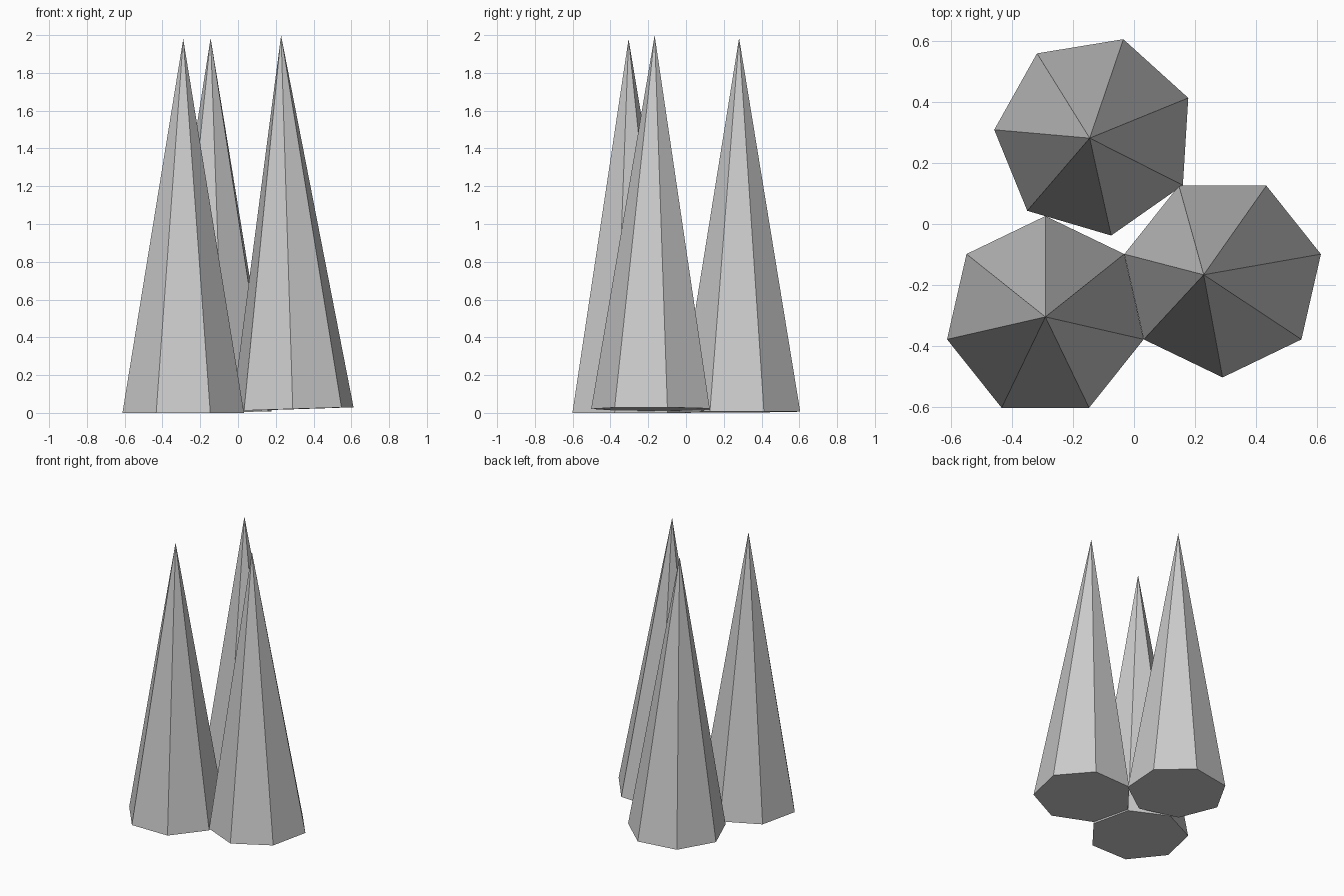
import bpy
from math import radians
from mathutils import Matrix, Vector

if "Cube" in bpy.data.objects:
    bpy.data.objects.remove(bpy.data.objects["Cube"])

RADIUS, HEIGHT, SIDES = 0.33, 1.98, 7


def spike(name, base, lean, angle):
    """Seven-sided cone: base centre, direction of its axis, angle of one base corner."""
    axis = Vector((lean[0], lean[1], HEIGHT)).normalized()
    tilt = Vector((0, 0, 1)).rotation_difference(axis).to_matrix().to_4x4()
    bpy.ops.mesh.primitive_cone_add(vertices=SIDES, radius1=RADIUS, radius2=0,
                                    depth=HEIGHT, end_fill_type='NGON')
    ob = bpy.context.object
    ob.name = name
    # Put the base centre at the origin, first corner on +x (default is +y)
    ob.data.transform(Matrix.Translation((0, 0, HEIGHT / 2)))
    ob.data.transform(tilt @ Matrix.Rotation(radians(angle - 90), 4, 'Z'))
    ob.location = base
    return ob


# Upright front spike and two slightly leaning neighbours
spike("front_left_spike", (-0.29, -0.304, 0.0), (0, 0), 90)
spike("right_spike", (0.29, -0.172, 0.02), (-0.062, 0.006), -90)
spike("back_spike", (-0.128, 0.288, 0.005), (-0.017, -0.007), 73.6)
